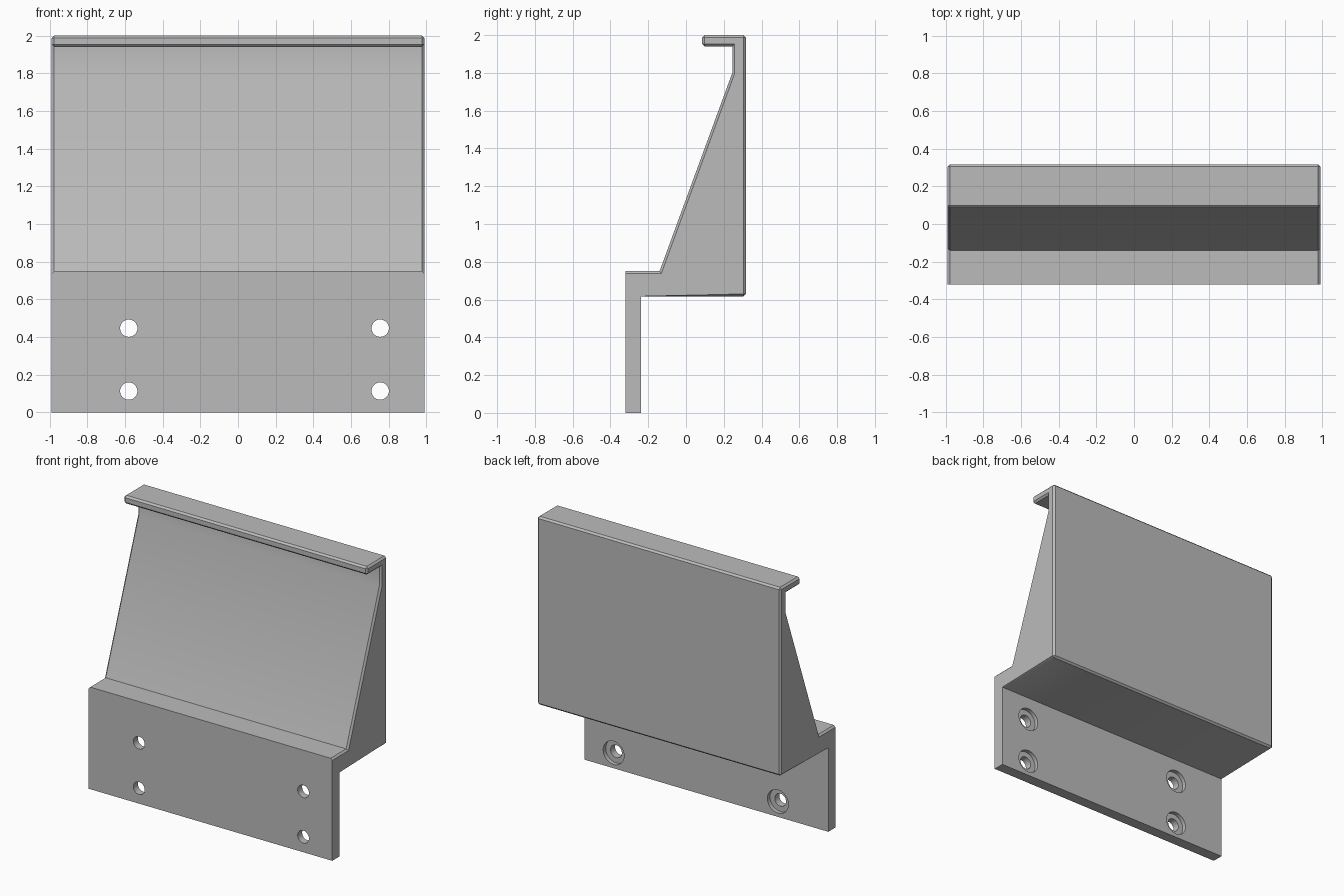
import bpy
import bmesh
from math import pi, radians
from mathutils import Matrix, Vector

if "Cube" in bpy.data.objects:
    bpy.data.objects.remove(bpy.data.objects["Cube"])

grey = bpy.data.materials.new("plain_grey")
grey.use_nodes = True
colour = (0.5, 0.5, 0.5, 1)
grey.diffuse_color = colour
grey.node_tree.nodes["Principled BSDF"].inputs["Base Color"].default_value = colour

HALF_WIDTH = 0.99
BACK, FRONT, PLATE_BACK = 0.317, -0.32, -0.238
HOOD_BOTTOM, TOP = 0.617, 2.0
LIP_FRONT, LIP_BOTTOM = 0.085, 1.94
CHAMFER = 0.013


def make_object(name, bm):
    bmesh.ops.recalc_face_normals(bm, faces=bm.faces)
    mesh = bpy.data.meshes.new(name)
    bm.to_mesh(mesh)
    bm.free()
    mesh.materials.append(grey)
    obj = bpy.data.objects.new(name, mesh)
    bpy.context.collection.objects.link(obj)
    return obj


def make_bracket():
    # Side profile (y, z), pushed across the width
    profile = [
        (FRONT, 0), (PLATE_BACK, 0), (PLATE_BACK, HOOD_BOTTOM),
        (BACK, HOOD_BOTTOM), (BACK, TOP), (LIP_FRONT, TOP),
        (LIP_FRONT, LIP_BOTTOM), (0.245, LIP_BOTTOM), (0.245, 1.8),
        (-0.14, 0.75), (FRONT, 0.75),
    ]
    bm = bmesh.new()
    face = bm.faces.new([bm.verts.new((-HALF_WIDTH, y, z)) for y, z in profile])
    pushed = bmesh.ops.extrude_face_region(bm, geom=[face], use_keep_orig=True)
    moved = [v for v in pushed["geom"] if isinstance(v, bmesh.types.BMVert)]
    bmesh.ops.translate(bm, verts=moved, vec=(2 * HALF_WIDTH, 0, 0))
    bmesh.ops.recalc_face_normals(bm, faces=bm.faces)

    # Chamfer the ends of the hood, its back edges and the lip; keep the plate sharp
    def is_chamfered(edge):
        a, b = (v.co for v in edge.verts)
        if abs(a.x - b.x) < 0.01:
            return min(a.z, b.z) > HOOD_BOTTOM - 0.01
        at_back = abs(a.y - BACK) < 0.01
        at_lip = abs(a.y - LIP_FRONT) < 0.01
        return at_back or at_lip

    bmesh.ops.bevel(bm, geom=[e for e in bm.edges if is_chamfered(e)],
                    offset=CHAMFER, segments=1, affect='EDGES')
    return make_object("bracket", bm)


def add_cylinder(bm, radius, x, z, y_start, y_end):
    place = (Matrix.Translation(Vector((x, (y_start + y_end) / 2, z)))
             @ Matrix.Rotation(pi / 2, 4, 'X'))
    bmesh.ops.create_cone(bm, cap_ends=True, segments=40, radius1=radius,
                          radius2=radius, depth=y_end - y_start, matrix=place)


def cut(target, name, radius, y_start, y_end):
    # One cutter holds all four screw positions
    bm = bmesh.new()
    for x in (-0.58, 0.755):
        for z in (0.113, 0.447):
            add_cylinder(bm, radius, x, z, y_start, y_end)
    cutter = make_object(name, bm)
    cutter.hide_render = True
    boolean = target.modifiers.new(name, 'BOOLEAN')
    boolean.operation = 'DIFFERENCE'
    boolean.solver = 'EXACT'
    boolean.object = cutter
    bpy.context.view_layer.objects.active = target
    bpy.ops.object.modifier_apply(modifier=boolean.name)
    bpy.data.objects.remove(cutter)


bracket = make_bracket()
cut(bracket, "screw_holes", 0.046, FRONT - 0.1, PLATE_BACK + 0.1)
cut(bracket, "screw_head_recesses", 0.085, PLATE_BACK - 0.03, PLATE_BACK + 0.1)

bpy.ops.object.select_all(action='DESELECT')
bracket.select_set(True)
bpy.context.view_layer.objects.active = bracket
bpy.ops.object.shade_smooth_by_angle(angle=radians(30))
